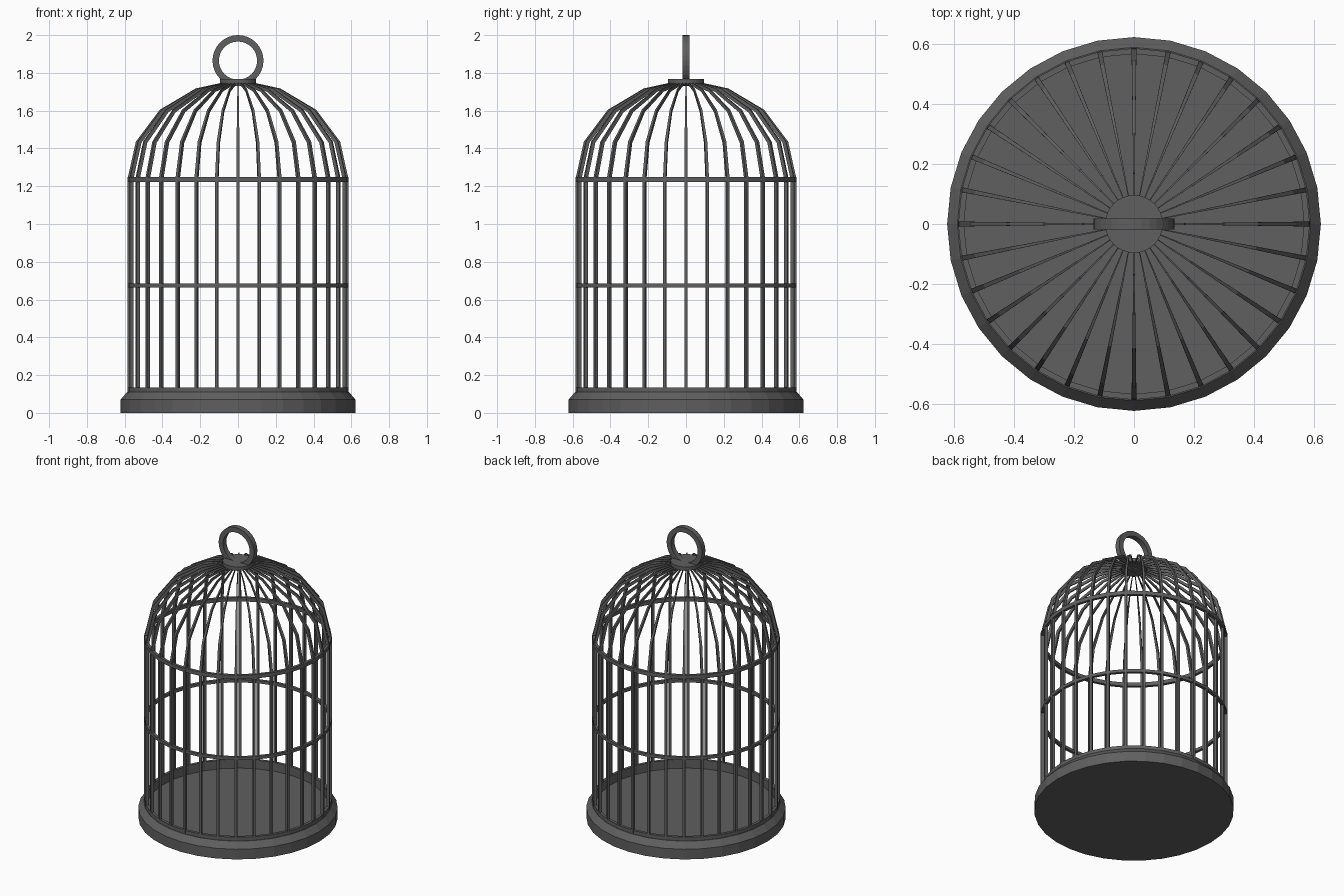
import bpy, bmesh, math
from mathutils import Matrix, Vector

if "Cube" in bpy.data.objects:
    bpy.data.objects.remove(bpy.data.objects["Cube"])

N = 32                      # bars and sides around the cage
R_OUT, R_IN = 0.585, 0.566  # outer and inner radius of the bars
Z_FLOOR, Z_RIM, Z_DOME = 0.075, 0.11, 1.238
BAR_W = 0.016

iron = bpy.data.materials.new("dark grey iron")
iron.diffuse_color = (0.115, 0.115, 0.115, 1)
iron.use_nodes = True
iron.node_tree.nodes["Principled BSDF"].inputs["Base Color"].default_value = iron.diffuse_color


def finish(name, bm):
    bmesh.ops.recalc_face_normals(bm, faces=bm.faces[:])
    mesh = bpy.data.meshes.new(name)
    bm.to_mesh(mesh)
    bm.free()
    mesh.materials.append(iron)
    ob = bpy.data.objects.new(name, mesh)
    bpy.context.collection.objects.link(ob)
    return ob


def lathe(name, profile, closed=False, matrix=Matrix()):
    """Turn a (radius, height) profile around z; open profiles get end caps."""
    bm = bmesh.new()
    loops = []
    for r, z in profile:
        loops.append([bm.verts.new((r * math.cos(2 * math.pi * i / N),
                                    r * math.sin(2 * math.pi * i / N), z))
                      for i in range(N)])
    pairs = list(zip(loops, loops[1:]))
    if closed:
        pairs.append((loops[-1], loops[0]))
    else:
        bm.faces.new(loops[0])
        bm.faces.new(loops[-1])
    for a, b in pairs:
        for i in range(N):
            j = (i + 1) % N
            bm.faces.new((a[i], a[j], b[j], b[i]))
    bm.transform(matrix)
    return finish(name, bm)


def hoop(name, r0, r1, z0, z1, matrix=Matrix()):
    return lathe(name, [(r0, z0), (r1, z0), (r1, z1), (r0, z1)], True, matrix)


def bars(name, sections):
    """Sweep a rectangle through (outer r, outer z, inner r, inner z, width)
    sections and repeat it around the cage."""
    bm = bmesh.new()
    for k in range(N):
        turn = Matrix.Rotation(2 * math.pi * k / N, 3, 'Z')
        rings = []
        for ro, zo, ri, zi, w in sections:
            pts = [(ro, -w / 2, zo), (ro, w / 2, zo), (ri, w / 2, zi), (ri, -w / 2, zi)]
            rings.append([bm.verts.new(turn @ Vector(p)) for p in pts])
        for a, b in zip(rings, rings[1:]):
            for i in range(4):
                j = (i + 1) % 4
                bm.faces.new((a[i], a[j], b[j], b[i]))
        bm.faces.new(rings[0])
        bm.faces.new(rings[-1])
    return finish(name, bm)


# base tray with a sloped shoulder, a low rim and a sunken floor
lathe("base_tray", [(0.622, 0), (0.622, 0.07), (0.588, Z_RIM), (R_OUT, Z_RIM),
                    (R_OUT, 0.135), (R_IN, 0.135), (R_IN, Z_FLOOR)])

# horizontal hoops
hoop("middle_hoop", R_IN, R_OUT, 0.665, 0.685)
hoop("dome_hoop", R_IN, R_OUT, 1.223, 1.249)

# straight wall bars
bars("wall_bars", [(R_OUT, z, R_IN, z, BAR_W) for z in (Z_RIM, Z_DOME)])

# dome bars, narrowing towards the crown and ending inside its edge
dome = []
for deg in (0, 22.5, 45, 67.5):
    c, s = math.cos(math.radians(deg)), math.sin(math.radians(deg))
    dome.append((R_OUT * c, Z_DOME + 0.519 * s, R_IN * c, Z_DOME + 0.501 * s, BAR_W * c))
dome.append((0.08, 1.749, 0.08, 1.733, 0.003))
bars("dome_bars", dome)

# crown disc and hanging ring
lathe("crown_disc", [(0.096, 1.741), (0.096, 1.767)])
hoop("hanging_ring", 0.101, 0.135, -0.018, 0.018,
     Matrix.Translation((0, 0, 1.865)) @ Matrix.Rotation(math.pi / 2, 4, 'X'))
